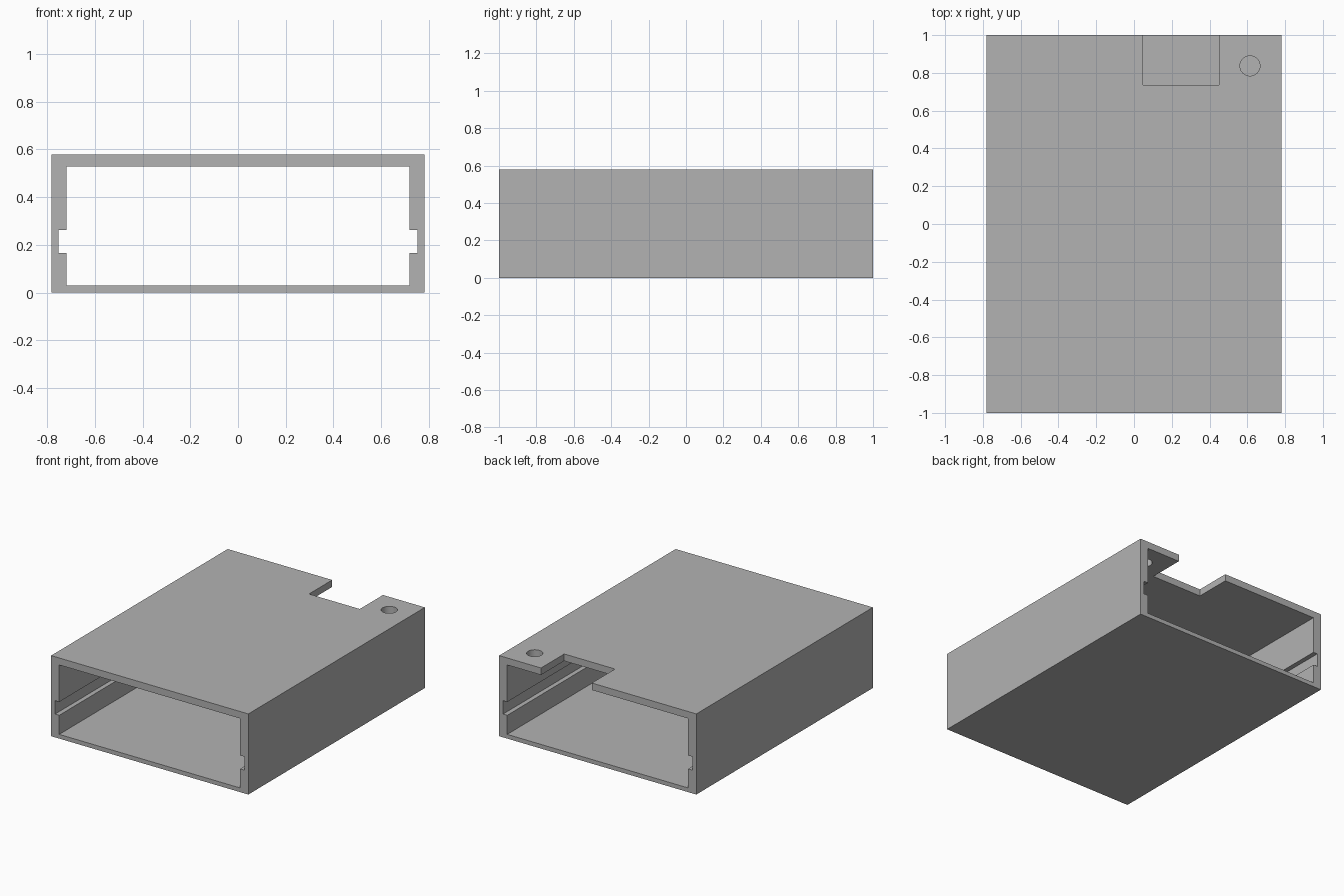
import bpy
from mathutils import Vector

default_cube = bpy.data.objects.get("Cube")
if default_cube:
    bpy.data.objects.remove(default_cube, do_unlink=True)

# Single flat material
grey = bpy.data.materials.new("light_grey")
grey.use_nodes = True
colour = (0.448, 0.448, 0.448, 1)
grey.diffuse_color = colour
for node in grey.node_tree.nodes:
    if node.type == 'BSDF_PRINCIPLED':
        node.inputs["Base Color"].default_value = colour


def box(name, low, high):
    """Box spanning two opposite corners."""
    low, high = Vector(low), Vector(high)
    bpy.ops.mesh.primitive_cube_add(size=1, location=(0, 0, 0))
    obj = bpy.context.object
    obj.name = name
    for v in obj.data.vertices:
        v.co = (low + high) / 2 + v.co * (high - low)
    obj.data.materials.append(grey)
    return obj


def cut(target, cutter):
    """Subtract the cutter, then discard it."""
    cutter.hide_render = True
    mod = target.modifiers.new(cutter.name, 'BOOLEAN')
    mod.operation = 'DIFFERENCE'
    mod.solver = 'EXACT'
    mod.object = cutter
    bpy.ops.object.select_all(action='DESELECT')
    target.select_set(True)
    bpy.context.view_layer.objects.active = target
    bpy.ops.object.modifier_apply(modifier=mod.name)
    bpy.data.objects.remove(cutter, do_unlink=True)


# Outer sleeve, open at the front and back
sleeve = box("enclosure_sleeve", (-0.782, -1, 0), (0.782, 1, 0.578))
cut(sleeve, box("cavity_cutter", (-0.718, -1.2, 0.03), (0.718, 1.2, 0.528)))

# Board slots along both inner walls
cut(sleeve, box("slot_cutter", (-0.751, -1.2, 0.167), (0.751, 1.2, 0.263)))

# Notch in the rear edge of the top plate
cut(sleeve, box("notch_cutter", (0.047, 0.737, 0.4), (0.45, 1.2, 0.7)))

# Round hole beside the notch
bpy.ops.mesh.primitive_cylinder_add(vertices=48, radius=0.053, depth=0.3,
                                    location=(0.614, 0.837, 0.55))
bore = bpy.context.object
bore.name = "hole_cutter"
bore.data.materials.append(grey)
cut(sleeve, bore)

# Smooth bore, sharp box edges
bpy.ops.object.shade_smooth_by_angle(angle=0.5)
